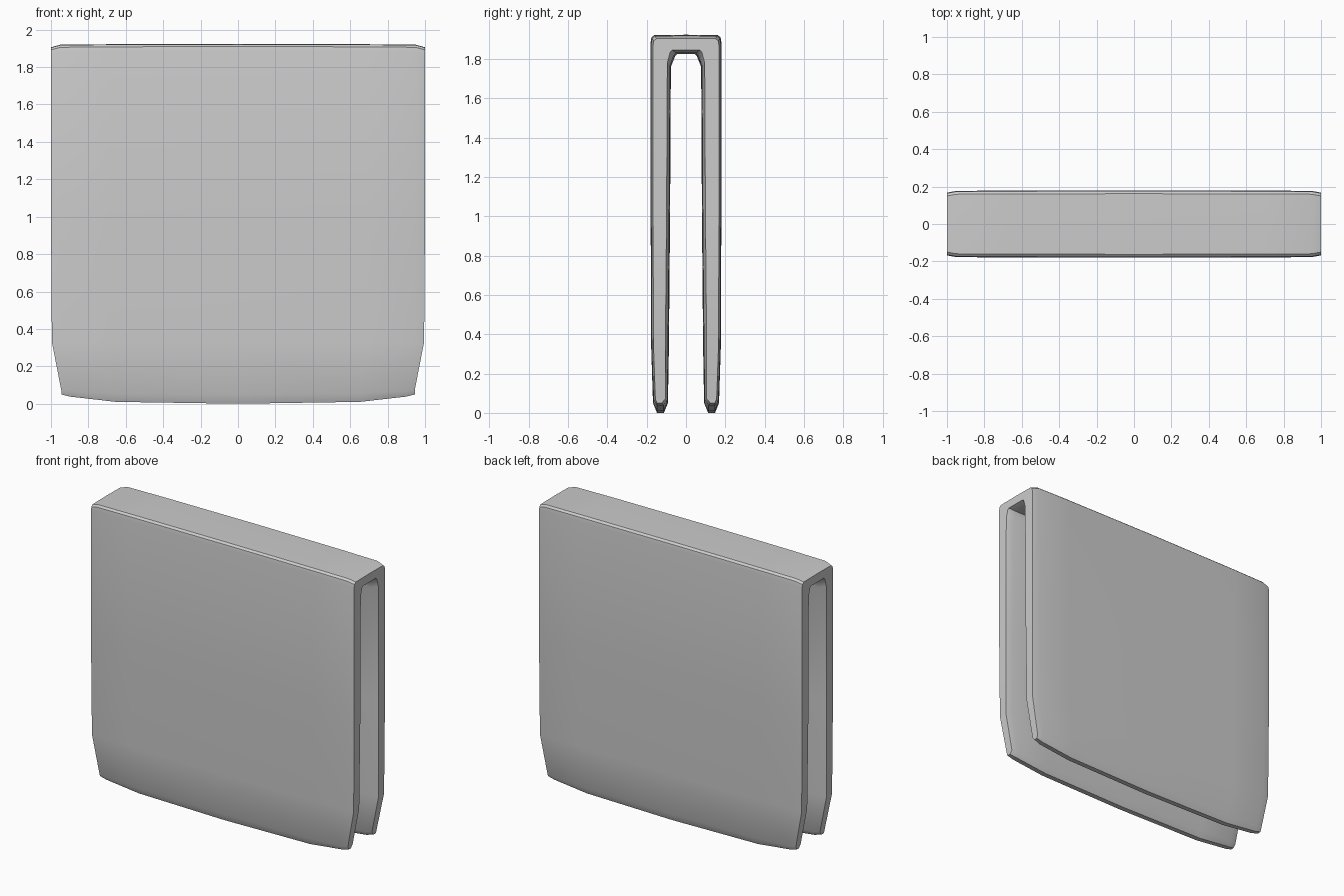
import bpy, bmesh

if "Cube" in bpy.data.objects:
    bpy.data.objects.remove(bpy.data.objects["Cube"])

# Half cross-section rows, tip to fold centre: y, z, half-width in x
OUTER = [(.148, .0, .945), (.168, .05, .945), (.177, .33, .995), (.18, 1.0, 1),
         (.18, 1.885, 1), (.176, 1.91, 1), (.162, 1.922, 1), (0, 1.924, 1)]
INNER = [(.112, .0, .945), (.092, .05, .945), (.087, .33, .995), (.081, 1.0, 1),
         (.077, 1.76, 1), (.055, 1.815, 1), (.045, 1.825, 1), (0, 1.825, 1)]
# Stations along the width: fraction of half-width, edge rounding, lift of the lower hem
HALF = [(0, 0, 0), (.69, .1, .01), (.95, .25, .038), (1, 1, .05)]
STATIONS = [(-u, r, l) for u, r, l in reversed(HALF[1:])] + HALF


def section(u, rnd, lift):
    """One closed ring: right outer, left outer, left inner, right inner."""
    def pt(row, i, inner):
        y, z, w = row
        if inner:
            y += .018 * rnd if i in (2, 3, 4) else (.012 * rnd if i < 2 else .025 * rnd)
            y = 0 if row[0] == 0 else y
            z += .022 * rnd if i >= 4 else 0
        else:
            y = max(0, y - (.012 * rnd if 0 < i < 7 else 0))
            z -= .018 * rnd if i >= 4 else 0
        z += lift if i == 0 else (lift * .45 if i == 1 else 0)
        return (u * w, y, z)
    out = [pt(r, i, False) for i, r in enumerate(OUTER)]
    inn = [pt(r, i, True) for i, r in enumerate(INNER)]

    def arch(p):
        return p + [(x, -y, z) for x, y, z in reversed(p[:-1])]
    return arch(out) + arch(inn)[::-1]


# Folded panel lofted across its width
bm = bmesh.new()
rings = [[bm.verts.new(p) for p in section(*s)] for s in STATIONS]
n = len(rings[0])
for a, b in zip(rings, rings[1:]):
    for i in range(n):
        j = (i + 1) % n
        bm.faces.new((a[i], a[j], b[j], b[i]))

# Side edges closed between outer and inner arches
for ring in (rings[0], rings[-1]):
    for i in range(n // 2 - 1):
        bm.faces.new((ring[i], ring[i + 1], ring[n - 2 - i], ring[n - 1 - i]))

bmesh.ops.recalc_face_normals(bm, faces=bm.faces[:])
mesh = bpy.data.meshes.new("folded_panel")
bm.to_mesh(mesh)
bm.free()
panel = bpy.data.objects.new("folded_panel", mesh)
bpy.context.collection.objects.link(panel)
bpy.context.view_layer.objects.active = panel
panel.select_set(True)
bpy.ops.object.shade_smooth_by_angle(angle=0.6)
